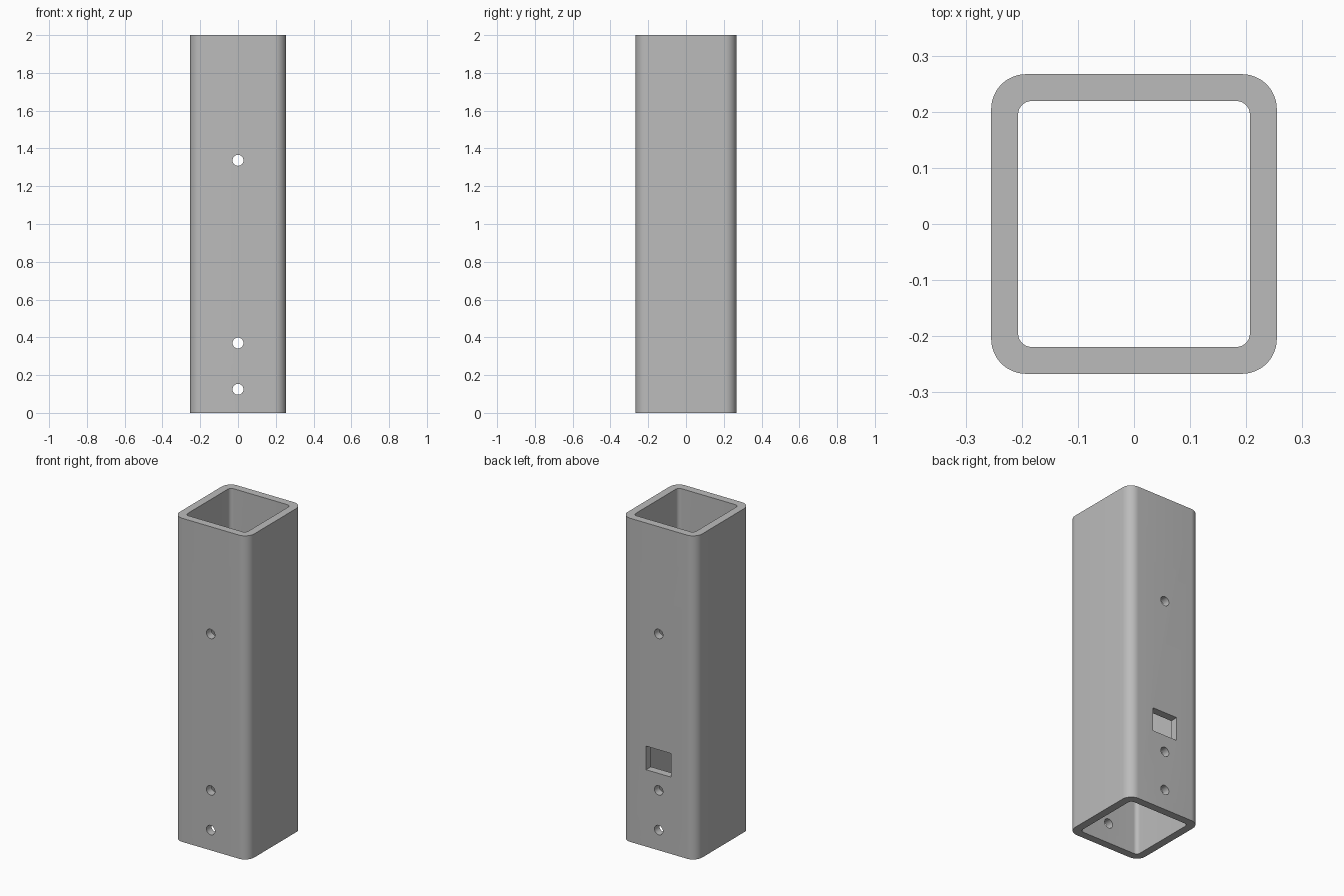
import bpy, bmesh, math
from mathutils import Matrix

if "Cube" in bpy.data.objects:
    bpy.data.objects.remove(bpy.data.objects["Cube"], do_unlink=True)

HEIGHT = 2.0
HALF_X, HALF_Y, WALL = 0.2545, 0.267, 0.048
HOLE_RADIUS = 0.029
HOLE_HEIGHTS = (0.125, 0.37, 1.337)

steel = bpy.data.materials.new("plain_grey")
steel.use_nodes = True
grey = (0.5, 0.5, 0.5, 1)
steel.diffuse_color = grey
steel.node_tree.nodes["Principled BSDF"].inputs["Base Color"].default_value = grey


def rounded_rectangle(hx, hy, radius, steps=12):
    """Outline of a rectangle with rounded corners, counter-clockwise."""
    points = []
    for corner, (sx, sy) in enumerate(((1, 1), (-1, 1), (-1, -1), (1, -1))):
        for i in range(steps + 1):
            a = math.pi / 2 * (corner + i / steps)
            points.append((sx * (hx - radius) + radius * math.cos(a),
                           sy * (hy - radius) + radius * math.sin(a)))
    return points


def make_object(name, bm):
    bmesh.ops.recalc_face_normals(bm, faces=bm.faces)
    mesh = bpy.data.meshes.new(name)
    bm.to_mesh(mesh)
    bm.free()
    mesh.materials.append(steel)
    obj = bpy.data.objects.new(name, mesh)
    bpy.context.collection.objects.link(obj)
    return obj


# Square tube: outer and inner outlines joined by end rings
bm = bmesh.new()
outlines = (rounded_rectangle(HALF_X, HALF_Y, 0.062),
            rounded_rectangle(HALF_X - WALL, HALF_Y - WALL, 0.024))
outer_low, outer_high, inner_low, inner_high = [
    [bm.verts.new((x, y, z)) for x, y in outline]
    for outline in outlines for z in (0, HEIGHT)]
for a, b in ((outer_low, outer_high), (outer_high, inner_high),
             (inner_high, inner_low), (inner_low, outer_low)):
    for i in range(len(a)):
        j = (i + 1) % len(a)
        bm.faces.new((a[i], a[j], b[j], b[i]))
tube = make_object("square_tube", bm)

# Cutters: bolt holes through front and back, window in the back wall only
bm = bmesh.new()
for z in HOLE_HEIGHTS:
    bmesh.ops.create_cone(
        bm, cap_ends=True, segments=32, radius1=HOLE_RADIUS,
        radius2=HOLE_RADIUS, depth=1,
        matrix=Matrix.Translation((0, 0, z)) @ Matrix.Rotation(math.pi / 2, 4, "X"))
bmesh.ops.create_cube(
    bm, size=1,
    matrix=Matrix.Translation((0, HALF_Y, 0.548)) @ Matrix.Diagonal((0.172, 0.2, 0.146, 1)))
cutter = make_object("hole_cutter", bm)
cutter.hide_render = True

cut = tube.modifiers.new("holes", "BOOLEAN")
cut.operation = "DIFFERENCE"
cut.solver = "EXACT"
cut.object = cutter

# Bake the cut, then smooth the rounded corners and hole walls
bpy.ops.object.select_all(action="DESELECT")
tube.select_set(True)
bpy.context.view_layer.objects.active = tube
bpy.ops.object.modifier_apply(modifier=cut.name)
bpy.data.objects.remove(cutter, do_unlink=True)
bpy.ops.object.shade_smooth_by_angle(angle=math.radians(30))
